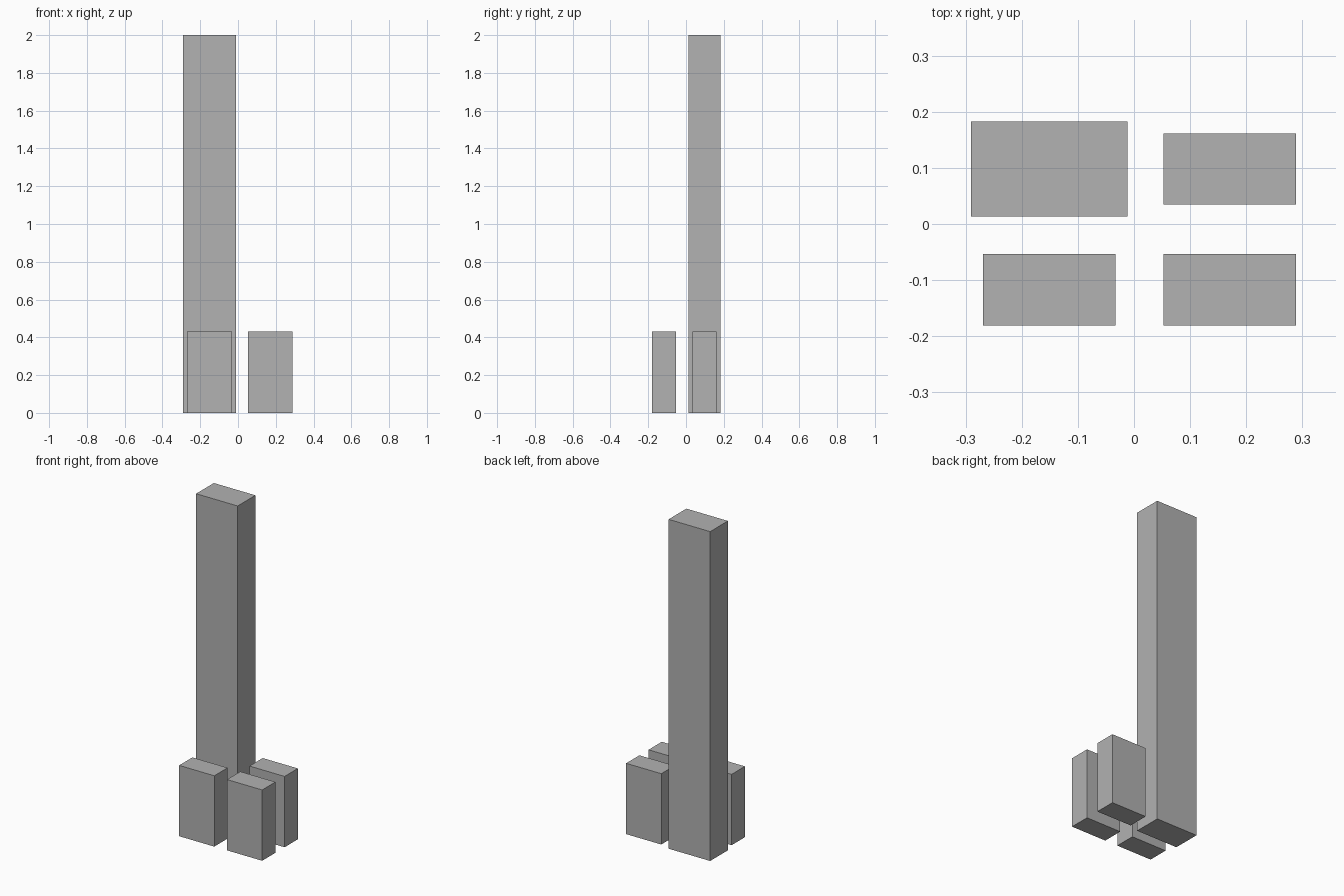
import bpy

cube = bpy.data.objects.get("Cube")
if cube:
    bpy.data.objects.remove(cube, do_unlink=True)

# Single grey material
grey = bpy.data.materials.new("plain_grey")
grey.use_nodes = True
colour = (0.445, 0.445, 0.445, 1)
grey.diffuse_color = colour
grey.node_tree.nodes["Principled BSDF"].inputs["Base Color"].default_value = colour


def block(name, x, y, size):
    """Box standing on the ground, centred on x, y."""
    bpy.ops.mesh.primitive_cube_add(size=1, location=(x, y, size[2] / 2))
    obj = bpy.context.object
    obj.name = name
    obj.scale = size
    bpy.ops.object.transform_apply(location=False, rotation=False, scale=True)
    obj.data.materials.append(grey)


# Tall tower
block("tall_tower", -0.151, 0.098, (0.279, 0.17, 2.0))

# Three matching low blocks
low = (0.236, 0.127, 0.43)
block("low_block_front_right", -0.151, -0.117, low)
block("low_block_front_left", 0.171, -0.117, low)
block("low_block_back_left", 0.171, 0.098, low)
